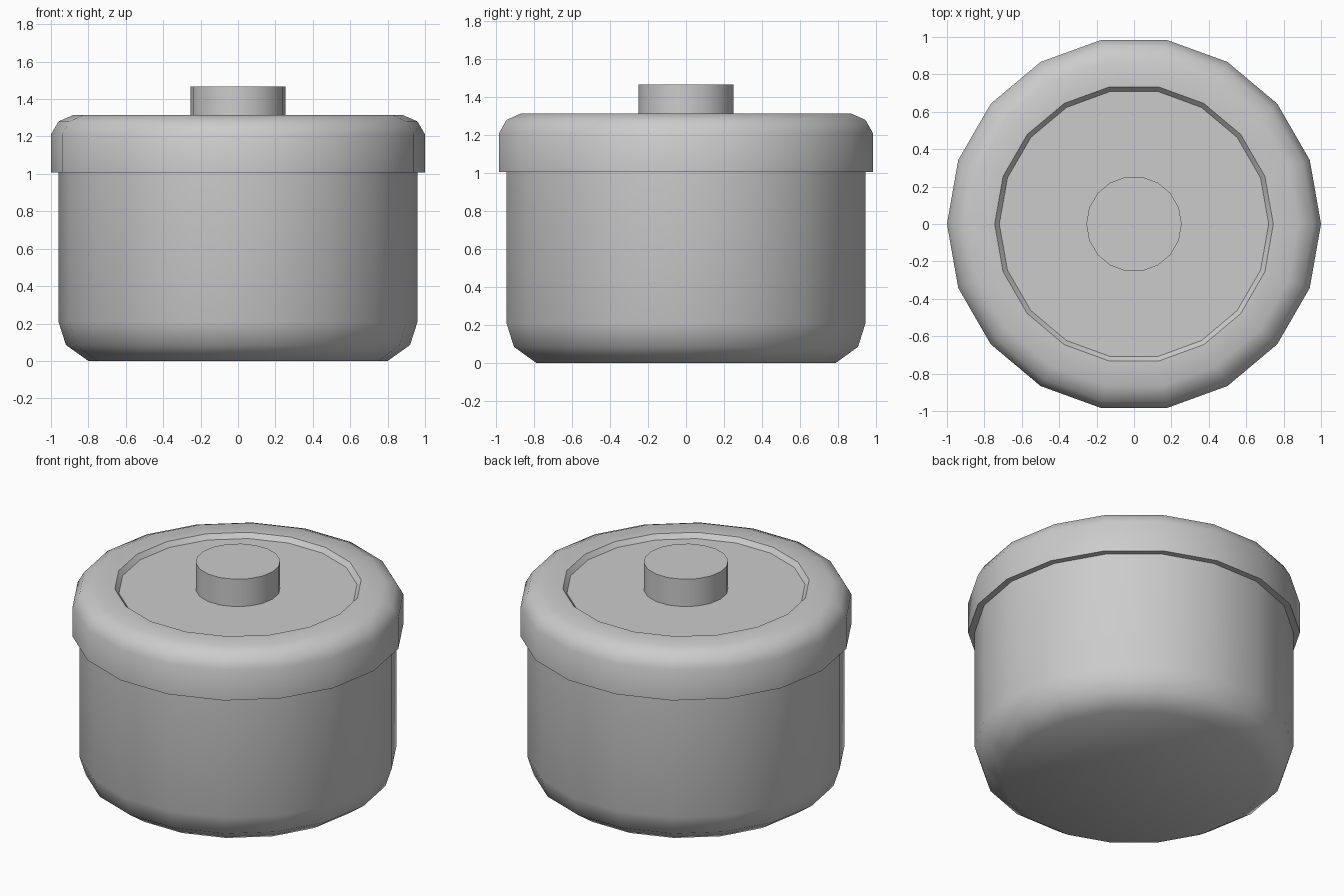
import bpy, bmesh
from math import cos, sin, tau, radians

if "Cube" in bpy.data.objects:
    bpy.data.objects.remove(bpy.data.objects["Cube"])

SIDES = 18


def lathe(name, profile, cap_start=False, cap_end=False):
    """Spin an (r, z) profile around z with a low side count."""
    bm = bmesh.new()
    rings = [[bm.verts.new((r * cos(tau * i / SIDES), r * sin(tau * i / SIDES), z))
              for i in range(SIDES)] for r, z in profile]
    for low, high in zip(rings, rings[1:]):
        for i in range(SIDES):
            j = (i + 1) % SIDES
            bm.faces.new((low[i], low[j], high[j], high[i]))
    if cap_start:
        bm.faces.new(rings[0][::-1])
    if cap_end:
        bm.faces.new(rings[-1])
    mesh = bpy.data.meshes.new(name)
    bm.to_mesh(mesh)
    bm.free()
    obj = bpy.data.objects.new(name, mesh)
    bpy.context.collection.objects.link(obj)
    bpy.ops.object.select_all(action='DESELECT')
    obj.select_set(True)
    bpy.context.view_layer.objects.active = obj
    bpy.ops.object.shade_smooth_by_angle(angle=radians(42))
    return obj


# Pot with a rounded bottom edge
lathe("pot_body", [(0.80, 0), (0.92, 0.085), (0.96, 0.21), (0.96, 1.007)],
      cap_start=True)

# Overhanging lid with a rounded rim and a shallow recess
lathe("lid", [(0.96, 1.007), (1.0, 1.007), (1.0, 1.21), (0.96, 1.28),
              (0.88, 1.315), (0.745, 1.315), (0.72, 1.285)], cap_end=True)

# Knob standing on the recess floor
lathe("lid_knob", [(0.255, 1.285), (0.255, 1.467)], cap_end=True)
